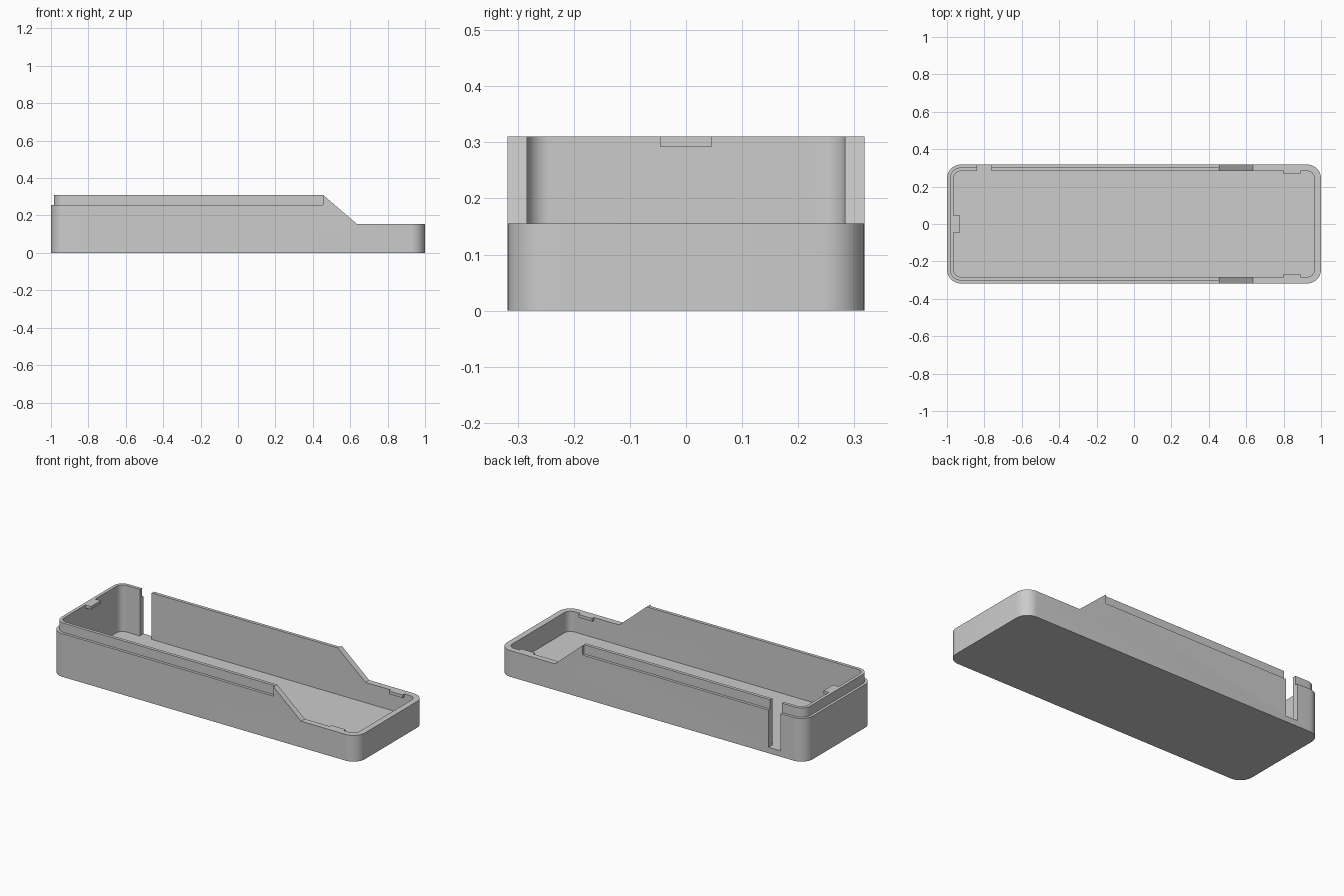
import bpy, bmesh, math

if "Cube" in bpy.data.objects:
    bpy.data.objects.remove(bpy.data.objects["Cube"])

HALF_X, HALF_Y = 1.0, 0.318
WALL, FLOOR = 0.035, 0.035
TOP, LOW, STEP = 0.31, 0.155, 0.255
SLOPE_TOP, SLOPE_END = 0.455, 0.635

grey = bpy.data.materials.new("light grey")
grey.diffuse_color = (0.604, 0.604, 0.604, 1)
grey.use_nodes = True
grey.node_tree.nodes["Principled BSDF"].inputs["Base Color"].default_value = grey.diffuse_color


def extrude(name, points, offset):
    """Closed solid from a flat outline swept along an offset."""
    bm = bmesh.new()
    face = bm.faces.new([bm.verts.new(p) for p in points])
    swept = bmesh.ops.extrude_face_region(bm, geom=[face])["geom"]
    verts = [g for g in swept if isinstance(g, bmesh.types.BMVert)]
    bmesh.ops.translate(bm, verts=verts, vec=offset)
    bmesh.ops.recalc_face_normals(bm, faces=bm.faces)
    mesh = bpy.data.meshes.new(name)
    bm.to_mesh(mesh)
    bm.free()
    mesh.materials.append(grey)
    obj = bpy.data.objects.new(name, mesh)
    bpy.context.collection.objects.link(obj)
    return obj


def rounded_prism(name, inset, radius, z0, z1, steps=12):
    cx, cy = HALF_X - inset - radius, HALF_Y - inset - radius
    points = []
    for k, (sx, sy) in enumerate([(1, 1), (-1, 1), (-1, -1), (1, -1)]):
        for i in range(steps + 1):
            a = math.pi / 2 * (k + i / steps)
            points.append((sx * cx + radius * math.cos(a),
                           sy * cy + radius * math.sin(a), z0))
    return extrude(name, points, (0, 0, z1 - z0))


def box(name, x0, x1, y0, y1, z0, z1):
    return extrude(name, [(x0, y0, z0), (x1, y0, z0), (x1, y1, z0), (x0, y1, z0)],
                   (0, 0, z1 - z0))


def cut(target, cutter):
    mod = target.modifiers.new("cut", "BOOLEAN")
    mod.operation, mod.solver, mod.object = "DIFFERENCE", "EXACT", cutter
    bpy.context.view_layer.objects.active = target
    bpy.ops.object.modifier_apply(modifier=mod.name)
    bpy.data.objects.remove(cutter)


# Tray body with hollow inside
tray = rounded_prism("tray", 0, 0.075, 0, TOP)
cut(tray, rounded_prism("cavity", WALL, 0.04, FLOOR, 0.6))

# Stepped lip around the tall end
step = box("lip_step", -1.3, SLOPE_TOP, -0.6, 0.6, STEP, 0.5)
cut(step, rounded_prism("lip_core", 0.016, 0.059, 0.2, 0.6))
cut(tray, step)

# Sloped sides falling to the low end
run = (SLOPE_END - SLOPE_TOP) / (TOP - LOW)
profile = [(SLOPE_TOP - run * 0.1, TOP + 0.1), (SLOPE_END, LOW), (1.3, LOW), (1.3, TOP + 0.1)]
cut(tray, extrude("slope_cutter", [(x, -0.6, z) for x, z in profile], (0, 1.2, 0)))

# Slot through the back wall
cut(tray, box("slot_cutter", -0.84, -0.762, 0.25, 0.5, FLOOR, 0.6))

# Small catches inside the rim
inner_x, inner_y = HALF_X - WALL, HALF_Y - WALL
box("end_catch", -inner_x, -0.93, -0.045, 0.045, TOP - 0.018, TOP)
for side, name in ((1, "back_catch"), (-1, "front_catch")):
    box(name, 0.80, 0.89, side * inner_y, side * (inner_y - 0.017), LOW - 0.018, LOW)

# Smooth corners, sharp edges
bpy.ops.object.select_all(action="DESELECT")
tray.select_set(True)
bpy.context.view_layer.objects.active = tray
bpy.ops.object.shade_smooth_by_angle(angle=math.radians(30))
